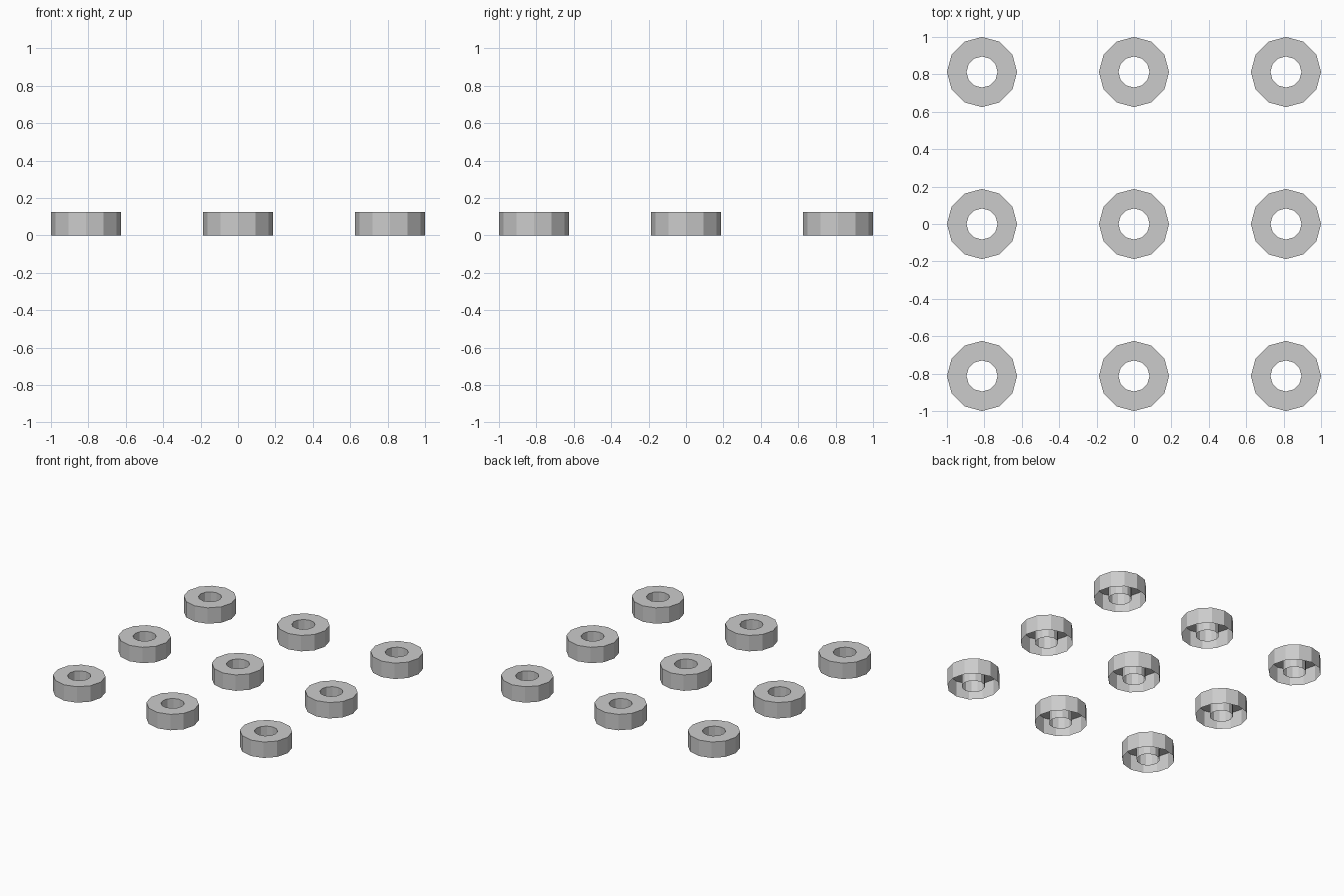
import bpy
import bmesh
from math import cos, sin, tau

if "Cube" in bpy.data.objects:
    bpy.data.objects.remove(bpy.data.objects["Cube"])

SIDES = 12
OUTER, INNER, HEIGHT = 0.1875, 0.083, 0.125
SPACING = 0.8125


def circle(bm, radius, z):
    return [bm.verts.new((radius * cos(tau * i / SIDES),
                          radius * sin(tau * i / SIDES), z))
            for i in range(SIDES)]


def bridge(bm, a, b):
    for i in range(SIDES):
        j = (i + 1) % SIDES
        bm.faces.new((a[i], a[j], b[j], b[i]))


# Open-bottomed ring: outer wall, flat top, inner tube
bm = bmesh.new()
loops = [circle(bm, r, z) for r, z in
         ((OUTER, 0), (OUTER, HEIGHT), (INNER, HEIGHT), (INNER, 0))]
for a, b in zip(loops, loops[1:]):
    bridge(bm, a, b)
mesh = bpy.data.meshes.new("ring")
bm.to_mesh(mesh)
bm.free()

# Three by three grid of rings
for row in (-1, 0, 1):
    for col in (-1, 0, 1):
        ring = bpy.data.objects.new("ring", mesh)
        ring.location = (col * SPACING, row * SPACING, 0)
        bpy.context.collection.objects.link(ring)
